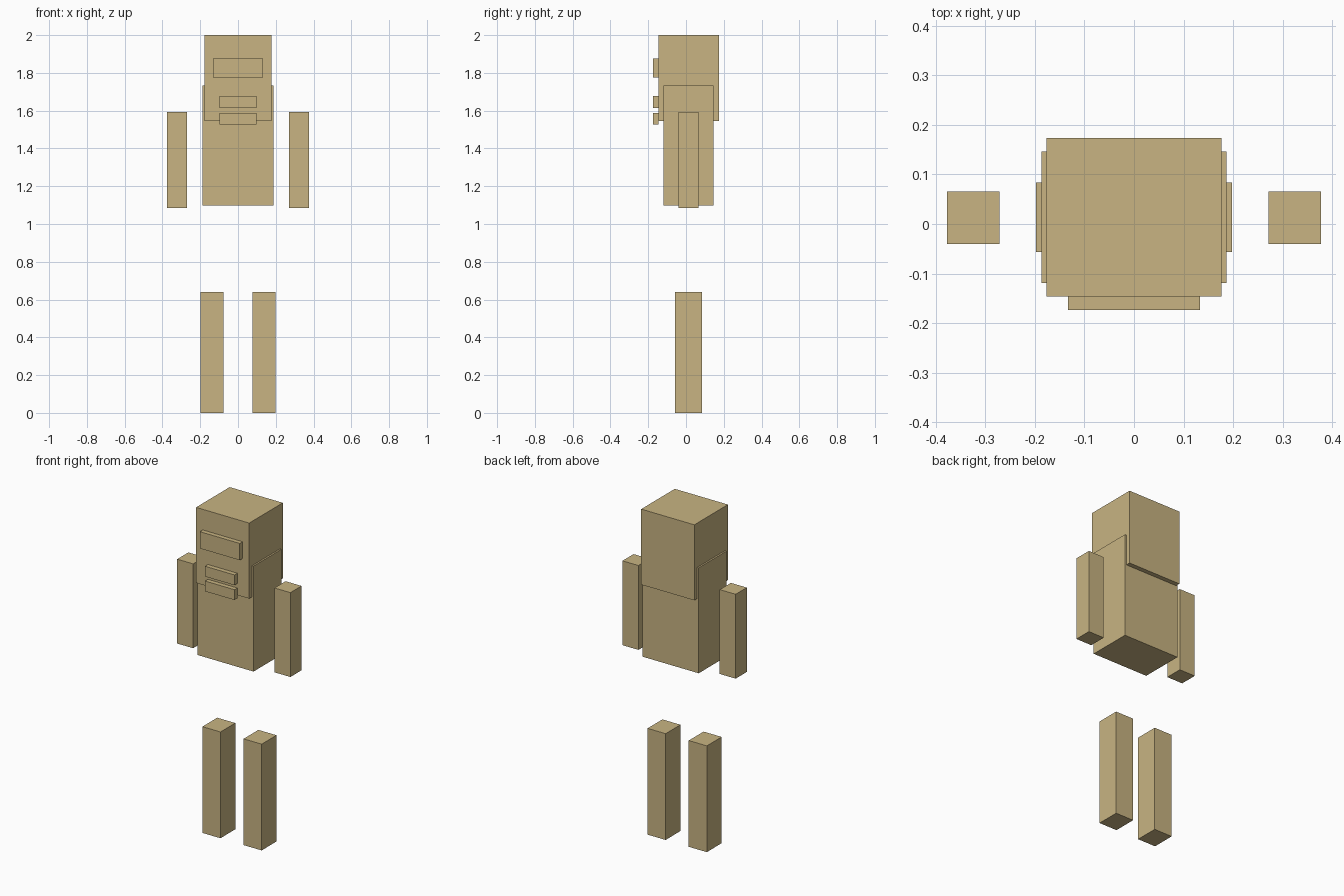
import bpy

if "Cube" in bpy.data.objects:
    bpy.data.objects.remove(bpy.data.objects["Cube"])

tan = bpy.data.materials.new("tan")
tan.diffuse_color = (0.578, 0.456, 0.223, 1.0)
tan.use_nodes = True
tan.node_tree.nodes["Principled BSDF"].inputs["Base Color"].default_value = tan.diffuse_color


def box(name, x, y, z):
    """Box spanning the given (low, high) ranges."""
    spans = (x, y, z)
    bpy.ops.mesh.primitive_cube_add(size=1, location=[(a + b) / 2 for a, b in spans])
    ob = bpy.context.object
    ob.name = name
    ob.scale = [b - a for a, b in spans]
    bpy.ops.object.transform_apply(location=False, rotation=False, scale=True)
    ob.data.materials.append(tan)
    return ob


# Head and torso
box("head", (-0.177, 0.177), (-0.146, 0.1735), (1.545, 2.0))
box("torso", (-0.187, 0.187), (-0.119, 0.146), (1.098, 1.733))

# Raised face strips: eye band and two lips
FACE_Y = (-0.1735, -0.145)
box("eye_band", (-0.133, 0.133), FACE_Y, (1.775, 1.876))
box("upper_lip", (-0.098, 0.098), FACE_Y, (1.615, 1.677))
box("lower_lip", (-0.098, 0.098), FACE_Y, (1.526, 1.588))

# Arms and legs, one per side
for side, s in (("left", -1), ("right", 1)):
    box(side + "_arm", sorted((s * 0.271, s * 0.377)), (-0.040, 0.066), (1.086, 1.594))
    box(side + "_leg", sorted((s * 0.077, s * 0.1975)), (-0.057, 0.084), (0.0, 0.64))
